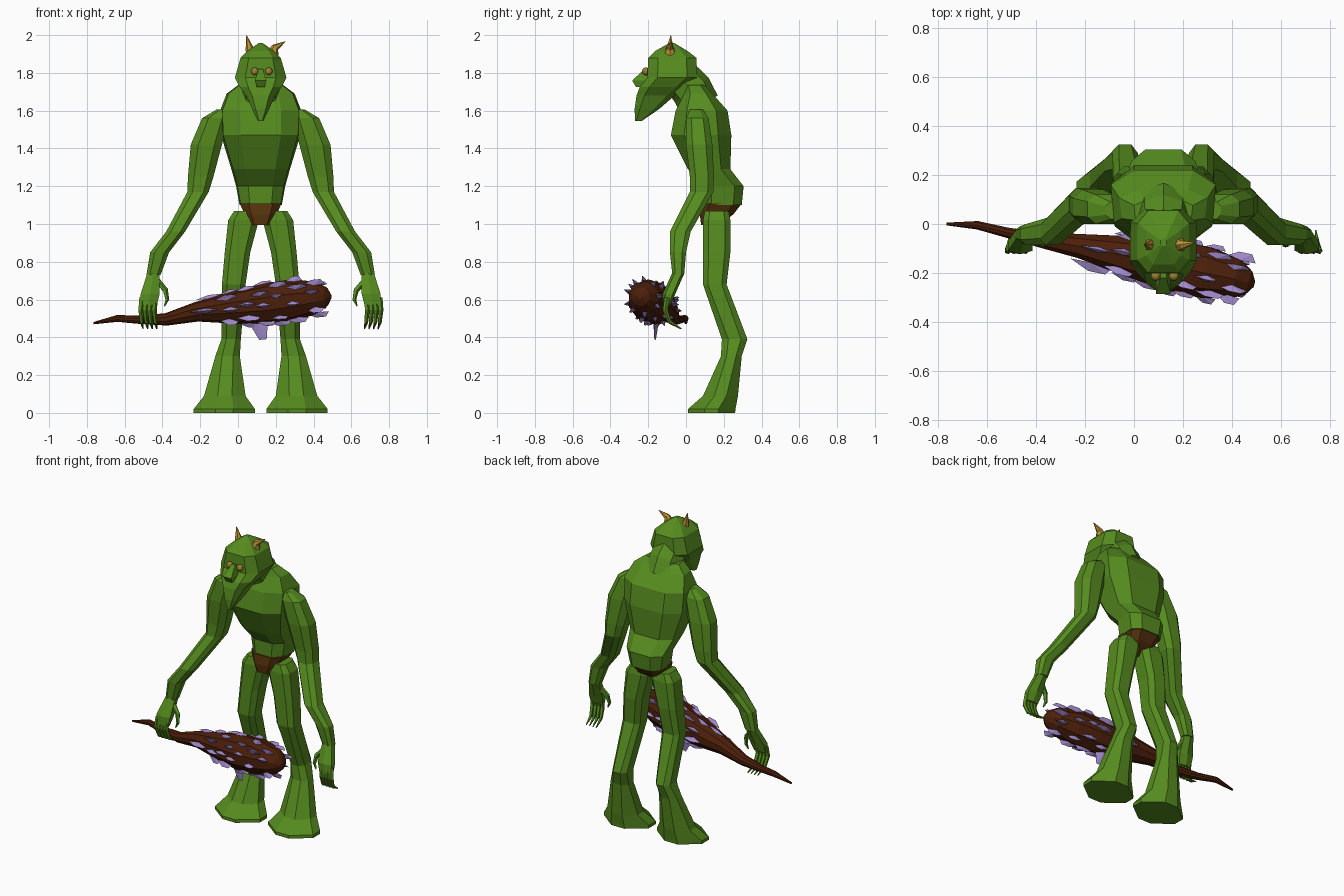
import bpy, bmesh, math, random
from mathutils import Vector

if "Cube" in bpy.data.objects:
    bpy.data.objects.remove(bpy.data.objects["Cube"])
random.seed(4)
CX = 0.12  # body centre line


def material(name, rgb):
    m = bpy.data.materials.new(name)
    m.diffuse_color = (*rgb, 1)
    m.use_nodes = True
    m.node_tree.nodes["Principled BSDF"].inputs["Base Color"].default_value = m.diffuse_color
    return m


GREEN = material("green skin", (0.092, 0.26, 0.0135))
CLOTH = material("brown cloth", (0.098, 0.035, 0.004))
WOOD = material("dark wood", (0.072, 0.0135, 0.003))
PURPLE = material("purple crystal", (0.35, 0.25, 0.59))
GOLD = material("gold horn", (0.48, 0.28, 0.035))
EYE = material("dull gold eye", (0.33, 0.22, 0.028))


def finish(bm, name, mat):
    bmesh.ops.recalc_face_normals(bm, faces=bm.faces)
    me = bpy.data.meshes.new(name)
    bm.to_mesh(me)
    bm.free()
    me.materials.append(mat)
    ob = bpy.data.objects.new(name, me)
    bpy.context.collection.objects.link(ob)
    return ob


def skin(bm, rings):
    rings = [[bm.verts.new(p) for p in r] for r in rings]
    n = len(rings[0])
    for a, b in zip(rings, rings[1:]):
        for i in range(n):
            j = (i + 1) % n
            bm.faces.new((a[i], a[j], b[j], b[i]))
    bm.faces.new(rings[0])
    bm.faces.new(rings[-1])


def loft(name, mat, rows, side=1, n=8, p=0.8, taper=0.0):
    """Horizontal sections: (z, x min, x max, y min, y max, [p]), x from centre line.
    Low p gives a boxy section, high p a diamond."""
    rings = []
    for z, x0, x1, y0, y1, *own in rows:
        q = own[0] if own else p
        k = math.cos(math.pi / n) ** q
        ring = []
        for i in range(n):
            a = (i + 0.5) * math.tau / n
            c = math.copysign(abs(math.cos(a)) ** q, math.cos(a)) / k
            s = math.copysign(abs(math.sin(a)) ** q, math.sin(a)) / k
            x = (x0 + x1) / 2 + (x1 - x0) / 2 * c * (1 + taper * min(s, 0))
            ring.append((CX + side * x, (y0 + y1) / 2 + (y1 - y0) / 2 * s, z))
        rings.append(ring)
    bm = bmesh.new()
    skin(bm, rings)
    return finish(bm, name, mat)


def tube(name, mat, rows, n=6):
    """Round sections along a path: (x, y, z, radius)."""
    pts = [Vector(r[:3]) for r in rows]
    rings = []
    for i, c in enumerate(pts):
        t = (pts[min(i + 1, len(pts) - 1)] - pts[max(i - 1, 0)]).normalized()
        ref = Vector((0, 1, 0)) if abs(t.y) < 0.9 else Vector((1, 0, 0))
        u = t.cross(ref).normalized()
        v = t.cross(u)
        rings.append([c + rows[i][3] * (u * math.cos(k * math.tau / n) + v * math.sin(k * math.tau / n))
                      for k in range(n)])
    bm = bmesh.new()
    skin(bm, rings)
    return finish(bm, name, mat)


def sym(z, w, y0, y1):
    return (z, -w, w, y0, y1)


# Torso, neck and loincloth
loft("torso", GREEN, [sym(1.10, .112, .09, .295), sym(1.20, .13, .09, .305), sym(1.29, .155, .01, .235),
                      sym(1.47, .21, -.08, .24), sym(1.60, .215, -.055, .22), sym(1.69, .18, -.01, .14),
                      sym(1.735, .12, -.01, .10)], p=0.65, taper=0.1)
tube("neck", GREEN, [(CX, .07, 1.63, .11), (CX, .03, 1.71, .11), (CX, -.05, 1.80, .10)], 8)
loft("loincloth", CLOTH, [sym(.995, .055, .08, .17), sym(1.05, .085, .073, .25), sym(1.108, .11, .08, .295)], p=0.6)

# Head with long jaw
loft("head", GREEN, [sym(1.545, .014, -.27, -.235), sym(1.61, .045, -.272, -.14), sym(1.68, .075, -.262, -.06),
                     sym(1.725, .11, -.245, .0), sym(1.775, .135, -.205, .06), sym(1.88, .105, -.20, .055),
                     sym(1.915, .07, -.165, .01), sym(1.957, .012, -.09, -.06)], p=0.6, taper=-0.02)
loft("nose", GREEN, [sym(1.725, .022, -.265, -.19), sym(1.76, .03, -.285, -.19), sym(1.82, .012, -.22, -.18)], n=4)

# Eyes and horns
for s in (-1, 1):
    bm = bmesh.new()
    bmesh.ops.create_uvsphere(bm, u_segments=10, v_segments=6, radius=.021)
    bmesh.ops.translate(bm, verts=bm.verts, vec=(CX + .006 + s * .037, -.212, 1.808))
    finish(bm, "eye", EYE)
tube("left_horn", GOLD, [(.075, -.085, 1.89, .035), (.06, -.085, 1.935, .02), (.045, -.08, 2.0, .001)])
tube("right_horn", GOLD, [(.182, -.085, 1.89, .037), (.197, -.085, 1.935, .02), (.252, -.075, 1.967, .001)])

# Legs, arms and hands, mirrored
for s in (-1, 1):
    loft("leg", GREEN, [(0, .03, .355, .01, .26, 1.4), (.02, .03, .355, .01, .262, 1.4),
                        (.09, .08, .30, .09, .275, 1.2), (.30, .11, .24, .185, .295, .9),
                        (.39, .105, .208, .19, .325, .8), (.68, .08, .205, .09, .215),
                        (.85, .055, .19, .09, .235), (1.02, .01, .172, .09, .235), (1.07, .02, .14, .10, .225)],
         s, p=0.6)
    loft("arm", GREEN, [(.73, .53, .605, -.072, -.01), (.85, .485, .585, -.085, .0), (.96, .40, .50, -.085, .025),
                        (1.17, .275, .388, .02, .145), (1.25, .25, .385, .02, .148), (1.42, .205, .37, .0, .14),
                        (1.56, .17, .31, .0, .12), (1.605, .16, .235, .02, .09)], s, p=0.75)
    loft("palm", GREEN, [(.57, .55, .635, -.12, -.085), (.63, .535, .635, -.12, -.06), (.74, .535, .60, -.07, -.012)],
         s, n=6)
    for i in range(4):
        x = .558 + .024 * i
        tube("finger", GREEN, [(CX + s * x, -.10, .61, .015), (CX + s * (x + .006), -.11, .545, .014),
                               (CX + s * x, -.085, .48, .011), (CX + s * (x - .008), -.025, .445, .003)], 5)
    tube("thumb", GREEN, [(CX + s * .55, -.06, .70, .018), (CX + s * .505, -.075, .65, .015),
                          (CX + s * .495, -.085, .60, .011), (CX + s * .51, -.09, .565, .003)], 5)

# Club
CLUB = [(-.765, .0, .475, .006), (-.64, -.005, .50, .018), (-.52, -.035, .493, .022), (-.38, -.065, .495, .033),
        (-.22, -.09, .535, .052), (0, -.135, .56, .09), (.16, -.17, .578, .11), (.30, -.20, .598, .11),
        (.42, -.225, .612, .083), (.47, -.24, .615, .05), (.492, -.246, .615, .012)]
tube("club", WOOD, CLUB, 10)


def club_at(x):
    for a, b in zip(CLUB, CLUB[1:]):
        if a[0] <= x <= b[0]:
            t = (x - a[0]) / (b[0] - a[0])
            return [a[i] + t * (b[i] - a[i]) for i in range(4)]


# Crystal shards lying along the club
AX = Vector((1, -.21, .1)).normalized()
U = AX.cross(Vector((0, 1, 0))).normalized()
V = AX.cross(U)
shards = bmesh.new()


def shard(x, ang, length, width, height):
    cx, cy, cz, r = club_at(x)
    out = U * math.cos(ang) + V * math.sin(ang)
    side = AX.cross(out)
    c = Vector((cx, cy, cz)) + out * (r * 0.93)
    base = [shards.verts.new(c + d) for d in (-AX * length, side * width, AX * length, -side * width)]
    tops = [shards.verts.new(c + out * height + AX * length * k) for k in (-.1, .7)]
    a, b, d, e = base
    t, q = tops
    for f in ((a, b, t), (b, d, q), (b, q, t), (d, e, q), (e, a, t), (e, t, q), (a, e, d, b)):
        shards.faces.new(f)


for row in range(6):
    for i in range(7):
        x = -.03 + row * .086 + random.uniform(-.015, .015)
        ang = (i + .5 * (row % 2)) * math.tau / 7 + random.uniform(-.2, .2)
        shard(x, ang, random.uniform(.045, .07), .015, random.uniform(.018, .034))
down = math.atan2(-V.z, -U.z)
toward = math.atan2(-V.y, -U.y)
shard(.10, down, .05, .014, .09)
shard(-.16, toward, .09, .014, .035)
shard(-.14, down + math.pi, .08, .012, .02)
finish(shards, "club_shards", PURPLE)
